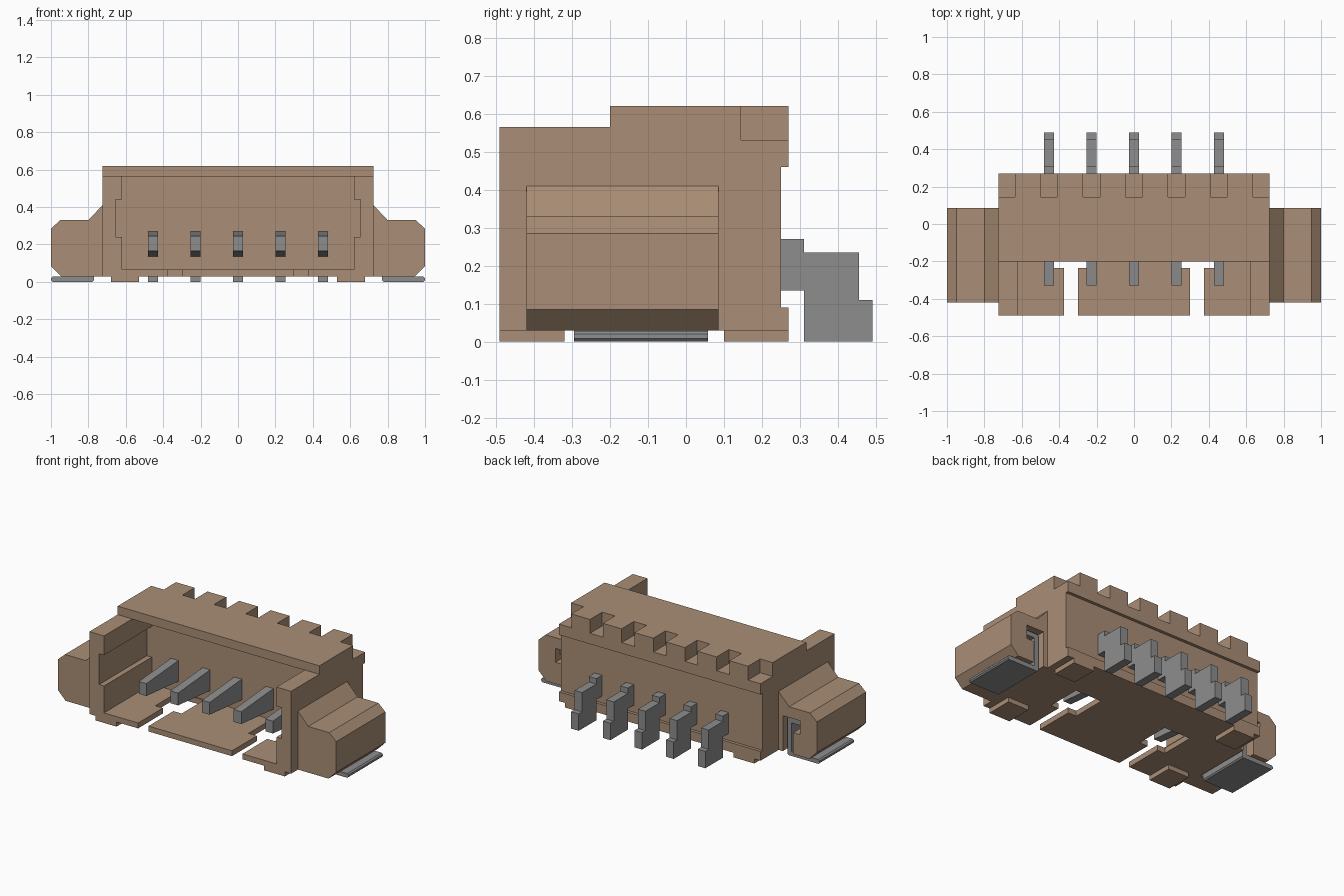
import bpy
import bmesh
from mathutils import Vector

default = bpy.data.objects.get("Cube")
if default:
    bpy.data.objects.remove(default, do_unlink=True)


def material(name, rgb):
    m = bpy.data.materials.new(name)
    m.use_nodes = True
    m.diffuse_color = (*rgb, 1)
    m.node_tree.nodes["Principled BSDF"].inputs["Base Color"].default_value = (*rgb, 1)
    return m


TAN = material("tan plastic", (0.40, 0.27, 0.18))
GREY = material("grey metal", (0.27, 0.27, 0.27))


def prism(name, mat, points, axis, lo, hi):
    """Extrude a closed profile along x (points are y, z) or y (points are x, z)."""
    bm = bmesh.new()
    place = (lambda a, b: (lo, a, b)) if axis == "x" else (lambda a, b: (a, lo, b))
    face = bm.faces.new([bm.verts.new(place(a, b)) for a, b in points])
    new = bmesh.ops.extrude_face_region(bm, geom=[face])["geom"]
    step = Vector((hi - lo, 0, 0)) if axis == "x" else Vector((0, hi - lo, 0))
    bmesh.ops.translate(bm, vec=step, verts=[g for g in new if isinstance(g, bmesh.types.BMVert)])
    bmesh.ops.recalc_face_normals(bm, faces=bm.faces)
    mesh = bpy.data.meshes.new(name)
    bm.to_mesh(mesh)
    bm.free()
    mesh.materials.append(mat)
    obj = bpy.data.objects.new(name, mesh)
    bpy.context.collection.objects.link(obj)
    return obj


def box(name, mat, x, y, z):
    profile = [(x[0], z[0]), (x[1], z[0]), (x[1], z[1]), (x[0], z[1])]
    return prism(name, mat, profile, "y", *y)


def span(side, a, b):
    return tuple(sorted((side * a, side * b)))


def cut(target, cutter):
    """Subtract the cutter, apply the result and discard the cutter."""
    cutter.hide_render = True
    mod = target.modifiers.new("cut", "BOOLEAN")
    mod.operation = "DIFFERENCE"
    mod.solver = "EXACT"
    mod.object = cutter
    graph = bpy.context.evaluated_depsgraph_get()
    mesh = bpy.data.meshes.new_from_object(target.evaluated_get(graph))
    target.modifiers.clear()
    target.data = mesh
    bpy.data.objects.remove(cutter, do_unlink=True)


# Housing with a stepped roof and a recessed back
housing = prism("housing", TAN, [
    (-0.49, 0.03), (0.27, 0.03), (0.27, 0.09), (0.25, 0.09), (0.25, 0.46),
    (0.27, 0.46), (0.27, 0.62), (-0.2, 0.62), (-0.2, 0.565), (-0.49, 0.565)],
    "x", -0.725, 0.725)

# Open front tray, then the grooved socket under the roof
cut(housing, box("tray_cutter", TAN, (-0.62, 0.62), (-0.6, -0.2), (0.065, 0.7)))
half = [(0.62, 0.065), (0.62, 0.24), (0.655, 0.24), (0.655, 0.44), (0.62, 0.44), (0.62, 0.563)]
socket = half + [(-x, z) for x, z in reversed(half)]
cut(housing, prism("socket_cutter", TAN, socket, "y", -0.6, 0.0))

# T-shaped floor slots
for s in (-1, 1):
    cut(housing, box("slot_cutter", TAN, span(s, 0.30, 0.375), (-0.6, -0.2), (-0.1, 0.1)))
    cut(housing, box("slot_head_cutter", TAN, span(s, 0.24, 0.43), (-0.235, -0.01), (-0.1, 0.1)))

# Roof notches above each pin and at both rear corners
PITCH = 0.2275
pins = [PITCH * (i - 2) for i in range(5)]
notches = [(x - 0.046, x + 0.046) for x in pins] + [(-0.8, -0.635), (0.635, 0.8)]
for n in notches:
    cut(housing, box("notch_cutter", TAN, n, (0.145, 0.4), (0.53, 0.7)))

# Contact pins: tapered blade inside, stepped solder leg outside
for i, x in enumerate(pins):
    prism(f"pin_{i + 1}", GREY, [
        (-0.33, 0.165), (0.0, 0.135), (0.31, 0.135), (0.31, 0.0), (0.49, 0.0), (0.49, 0.11),
        (0.455, 0.11), (0.455, 0.235), (0.31, 0.235), (0.31, 0.27), (0.0, 0.27), (-0.33, 0.245)],
        "x", x - 0.027, x + 0.027)

for s, side in ((-1, "right"), (1, "left")):
    # Standoff feet
    for where, y in (("front", (-0.49, -0.32)), ("rear", (0.1, 0.27))):
        box(f"{side}_{where}_foot", TAN, span(s, 0.53, 0.68), y, (0, 0.03))

    # Chamfered side ear with a pocket for the clip
    ear = prism(f"{side}_ear", TAN, [(s * x, z) for x, z in (
        (0.725, 0.03), (0.945, 0.03), (1.0, 0.085), (1.0, 0.285),
        (0.95, 0.33), (0.80, 0.33), (0.725, 0.41))], "y", -0.42, 0.085)
    pocket = [(0.755, -0.1), (0.83, -0.1), (0.83, 0.17), (0.88, 0.17), (0.88, 0.26), (0.755, 0.26)]
    cut(ear, prism("pocket_cutter", TAN, [(s * x, z) for x, z in pocket], "y", -0.3, 0.2))

    # Bent solder clip: hook, upright and rounded flat pad
    clip = [(0.77, 0.008), (0.778, 0.0), (0.992, 0.0), (1.0, 0.008), (1.0, 0.02), (0.992, 0.028),
            (0.80, 0.028), (0.80, 0.215), (0.865, 0.215), (0.865, 0.245), (0.778, 0.245), (0.77, 0.237)]
    prism(f"{side}_solder_clip", GREY, [(s * x, z) for x, z in clip], "y", -0.295, 0.058)
